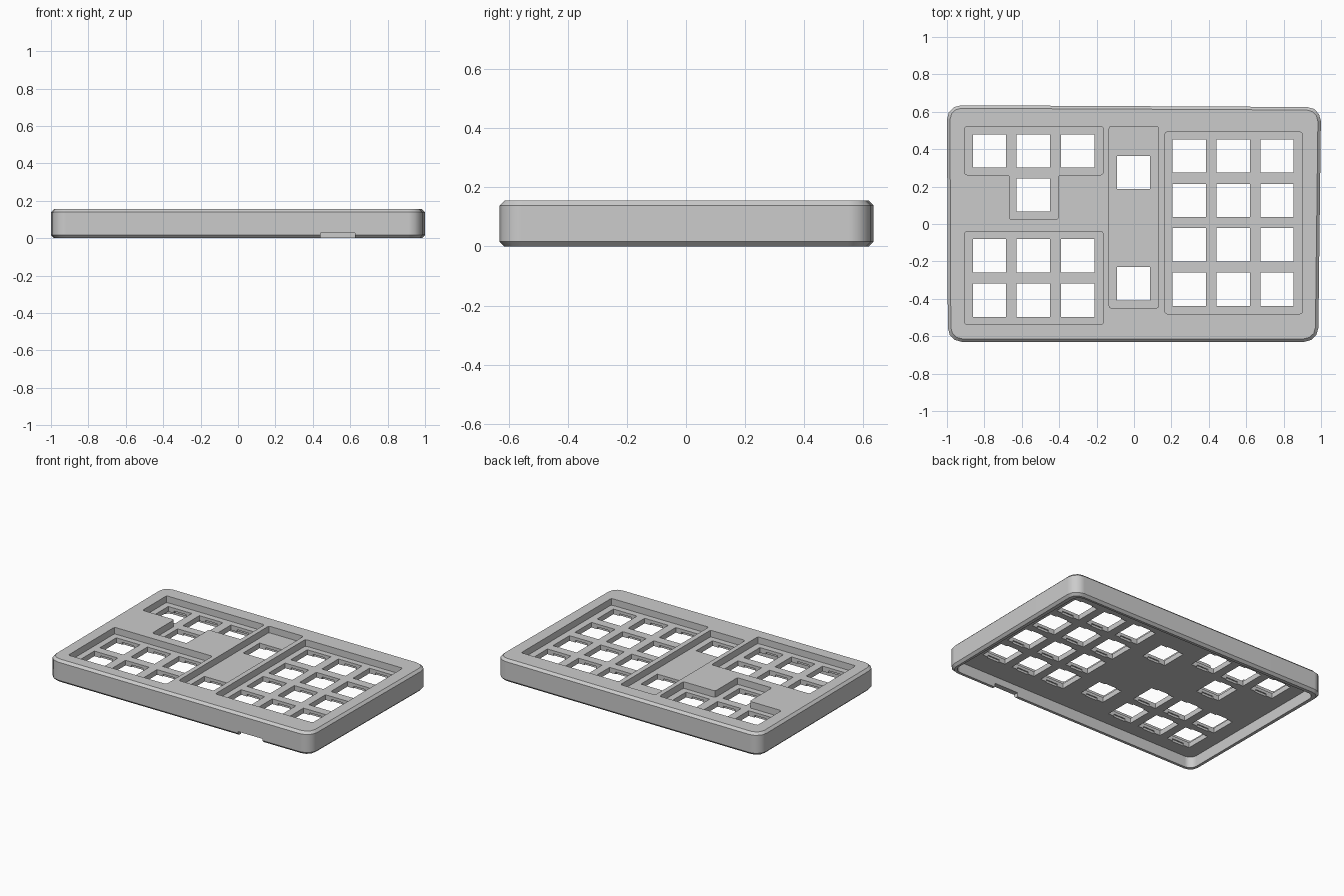
import bpy
import bmesh
import math

if "Cube" in bpy.data.objects:
    bpy.data.objects.remove(bpy.data.objects["Cube"], do_unlink=True)

grey = bpy.data.materials.new("plain grey")
grey.use_nodes = True
COLOUR = (0.6, 0.6, 0.6, 1)
grey.diffuse_color = COLOUR
grey.node_tree.nodes["Principled BSDF"].inputs["Base Color"].default_value = COLOUR

HEIGHT, FLOOR, UNDERSIDE = 0.155, 0.11, 0.075
HOLE, CLIP = 0.178, 0.194


def rect(x0, y0, x1, y1):
    return [(x0, y0), (x1, y0), (x1, y1), (x0, y1)]


def square(x, y, size):
    h = size / 2
    return rect(x - h, y - h, x + h, y + h)


def prism(name, outline, z0, z1, radius=0, segments=3, chamfer=0):
    """Extruded outline with rounded upright corners and chamfered rims."""
    bm = bmesh.new()
    face = bm.faces.new([bm.verts.new((x, y, z0)) for x, y in outline])
    up = bmesh.ops.extrude_face_region(bm, geom=[face])["geom"]
    bmesh.ops.translate(bm, vec=(0, 0, z1 - z0),
                        verts=[g for g in up if isinstance(g, bmesh.types.BMVert)])

    def upright(e):
        return abs(e.verts[0].co.z - e.verts[1].co.z) > 1e-4

    if radius:
        bmesh.ops.bevel(bm, geom=[e for e in bm.edges if upright(e)], offset=radius,
                        segments=segments, profile=0.5, affect='EDGES')
    if chamfer:
        bmesh.ops.bevel(bm, geom=[e for e in bm.edges if not upright(e)], offset=chamfer,
                        segments=1, affect='EDGES')
    bmesh.ops.recalc_face_normals(bm, faces=bm.faces)
    mesh = bpy.data.meshes.new(name)
    bm.to_mesh(mesh)
    bm.free()
    mesh.materials.append(grey)
    obj = bpy.data.objects.new(name, mesh)
    bpy.context.collection.objects.link(obj)
    return obj


# Outer case, with slightly uneven sides
case = prism("keypad_case", [(-0.995, -0.63), (0.985, -0.63), (1.0, 0.625), (-1.0, 0.635)],
             0, HEIGHT, radius=0.075, segments=3, chamfer=0.016)

cutters = []

# Hollow underside, with a cable notch through the front wall
cutters.append(prism("underside_cutter", rect(-0.96, -0.595, 0.955, 0.595),
                     -0.1, UNDERSIDE, radius=0.05))
cutters.append(prism("cable_notch_cutter", rect(0.44, -0.75, 0.625, -0.56), -0.1, 0.028))

# Recessed key pockets
t_shape = [(-0.905, 0.263), (-0.665, 0.263), (-0.665, 0.024), (-0.405, 0.024),
           (-0.405, 0.263), (-0.165, 0.263), (-0.165, 0.522), (-0.905, 0.522)]
pockets = [t_shape,
           rect(-0.905, -0.538, -0.165, -0.04),
           rect(-0.133, -0.45, 0.13, 0.522),
           rect(0.165, -0.48, 0.9, 0.492)]
for outline in pockets:
    cutters.append(prism("pocket_cutter", outline, FLOOR, 0.3, radius=0.012, segments=2))

# Key holes, each wider underneath for the switch clips
left_columns = [-0.773, -0.538, -0.3]
right_columns = [0.295, 0.53, 0.765]
holes = [(x, y) for x in left_columns for y in (0.39, -0.17, -0.407)]
holes += [(x, y) for x in right_columns for y in (0.364, 0.126, -0.111, -0.349)]
holes += [(-0.538, 0.155), (-0.003, 0.275), (-0.003, -0.32)]
for x, y in holes:
    cutters.append(prism("key_hole_cutter", square(x, y, HOLE), 0.02, 0.15))
    h, w = CLIP / 2, HOLE / 4
    cutters.append(prism("clip_cutter", rect(x - w, y - h, x + w, y + h), 0.02, 0.09))

# Carve the case and discard the cutters
for cutter in cutters:
    mod = case.modifiers.new("carve", 'BOOLEAN')
    mod.operation = 'DIFFERENCE'
    mod.solver = 'EXACT'
    mod.object = cutter
bpy.context.view_layer.update()
carved = bpy.data.meshes.new_from_object(
    case.evaluated_get(bpy.context.evaluated_depsgraph_get()))
case.modifiers.clear()
case.data = carved
carved.materials.clear()
carved.materials.append(grey)
for poly in carved.polygons:
    poly.material_index = 0
for cutter in cutters:
    bpy.data.objects.remove(cutter, do_unlink=True)

# Smooth the rounded corners only, keeping the broad faces flat
bpy.ops.object.select_all(action='DESELECT')
case.select_set(True)
bpy.context.view_layer.objects.active = case
bpy.ops.object.shade_smooth_by_angle(angle=math.radians(35))
flatten = case.modifiers.new("flat_faces", 'WEIGHTED_NORMAL')
flatten.keep_sharp = True
